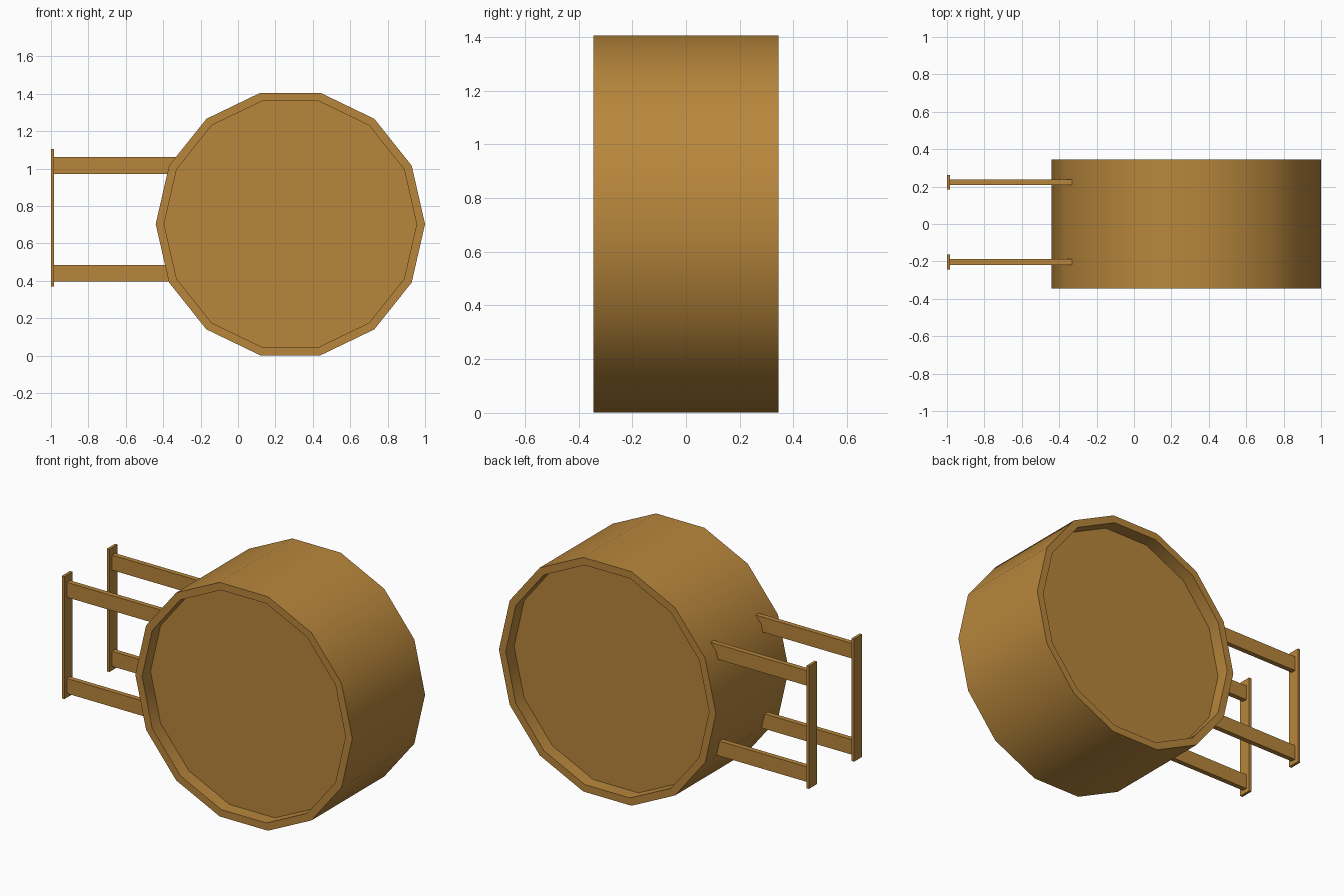
import bpy, bmesh, math

if "Cube" in bpy.data.objects:
    bpy.data.objects.remove(bpy.data.objects["Cube"])

mat = bpy.data.materials.new("wood")
mat.diffuse_color = (0.48, 0.24, 0.045, 1)
mat.use_nodes = True
mat.node_tree.nodes["Principled BSDF"].inputs["Base Color"].default_value = mat.diffuse_color

CX, CZ, R, R_IN = 0.28, 0.703, 0.72, 0.675
HALF, RECESS, SIDES = 0.345, 0.08, 14


def finish(bm, name):
    bmesh.ops.recalc_face_normals(bm, faces=bm.faces)
    me = bpy.data.meshes.new(name)
    bm.to_mesh(me)
    bm.free()
    me.materials.append(mat)
    ob = bpy.data.objects.new(name, me)
    bpy.context.collection.objects.link(ob)
    return ob


def box(name, x, y, z):
    bm = bmesh.new()
    bmesh.ops.create_cube(bm, size=1)
    for v in bm.verts:
        for i, (lo, hi) in enumerate((x, y, z)):
            v.co[i] = lo if v.co[i] < 0 else hi
    return finish(bm, name)


# Drum: one closed shell from a recessed head, round the rim, to the other head
bm = bmesh.new()
profile = [(R_IN, -HALF + RECESS), (R_IN, -HALF), (R, -HALF),
           (R, HALF), (R_IN, HALF), (R_IN, HALF - RECESS)]
rings = []
for r, y in profile:
    angles = [2 * math.pi * k / SIDES for k in range(SIDES)]
    rings.append([bm.verts.new((CX + r * math.cos(a), y, CZ + r * math.sin(a)))
                  for a in angles])
for a, b in zip(rings, rings[1:]):
    for k in range(SIDES):
        n = (k + 1) % SIDES
        bm.faces.new((a[k], a[n], b[n], b[k]))
bm.faces.new(rings[0])
bm.faces.new(rings[-1])
drum = finish(bm, "drum")
bpy.context.view_layer.objects.active = drum
drum.select_set(True)
bpy.ops.object.shade_smooth_by_angle(angle=math.radians(30))

# Two brackets: an upright plate with two arms reaching into the drum
for side, y in (("front", -0.203), ("back", 0.224)):
    box(side + "_plate", (-1.0, -0.983), (y - 0.039, y + 0.039), (0.37, 1.105))
    for level, z in (("lower", 0.44), ("upper", 1.017)):
        box(f"{side}_{level}_arm", (-0.985, -0.33),
            (y - 0.015, y + 0.015), (z - 0.045, z + 0.045))
